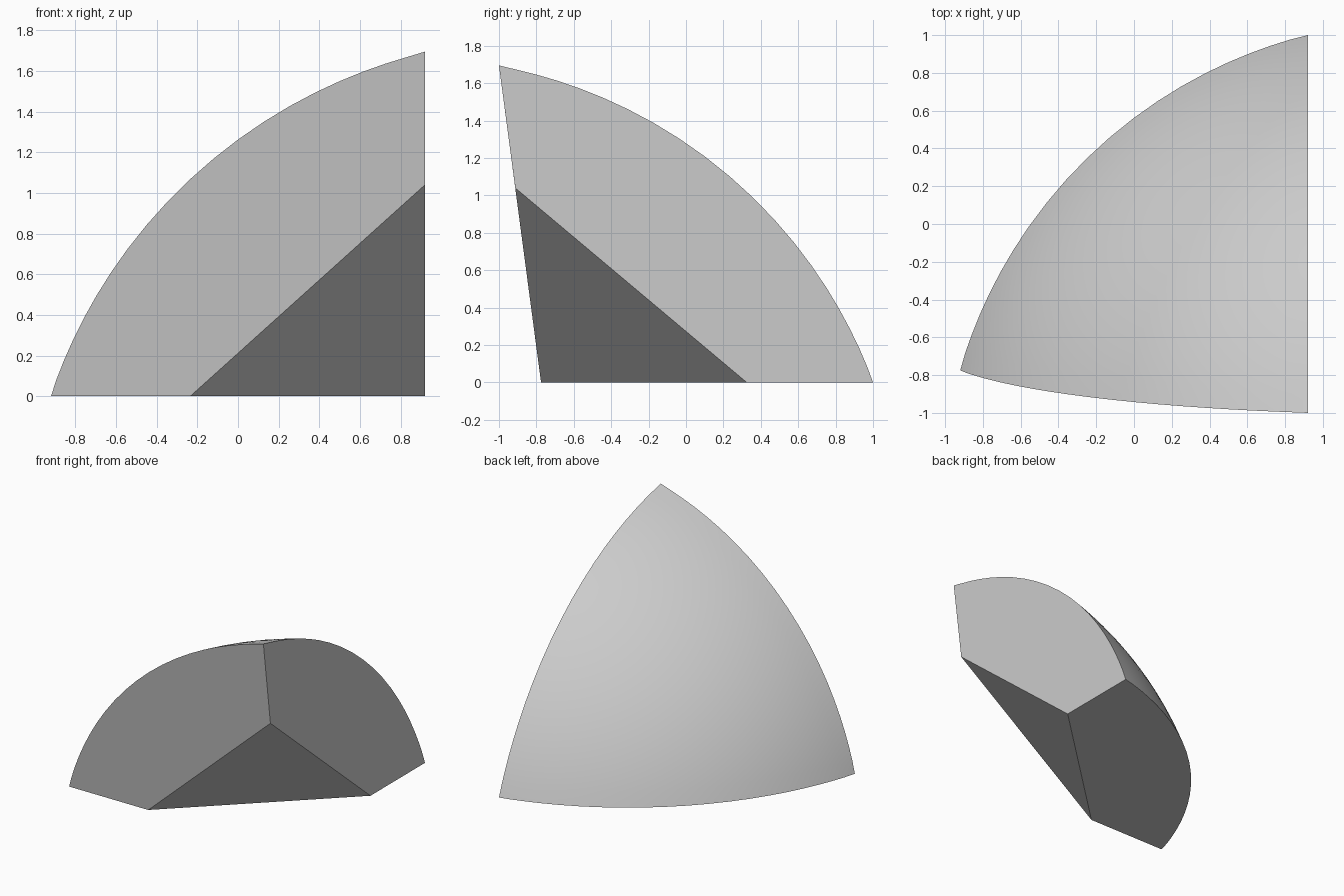
import bpy
import bmesh
import math
from mathutils import Vector

default = bpy.data.objects.get("Cube")
if default:
    bpy.data.objects.remove(default, do_unlink=True)

# Point where the three side planes meet, and the dome's sphere
apex = Vector((0.92, -0.775, 0))
centre = Vector((1.545, -1.49, -0.918))
outer = [Vector((-0.92, -0.775, 0)), Vector((0.92, 1, 0)), Vector((0.92, -1, 1.695))]
inner = [Vector((-0.235, -0.775, 0)), Vector((0.92, 0.325, 0)), Vector((0.92, -0.913, 1.04))]
radius = sum((p - centre).length for p in outer) / 3
N = 20


def on_dome(i, j):
    """Cast a ray from the apex through a point of the corner triangle onto the sphere."""
    k = N - i - j
    for weight, corner in zip((i, j, k), outer):
        if weight == N:
            return corner
    flat = (outer[0] * i + outer[1] * j + outer[2] * k) / N
    d = (flat - apex).normalized()
    b = d.dot(apex - centre)
    c = (apex - centre).length_squared - radius ** 2
    return apex + d * (-b + math.sqrt(b * b - c))


bm = bmesh.new()
grid = {(i, j): bm.verts.new(on_dome(i, j)) for i in range(N + 1) for j in range(N + 1 - i)}
a, b, c = [bm.verts.new(p) for p in inner]

# Curved outer surface
for i in range(N):
    for j in range(N - i):
        bm.faces.new((grid[i, j], grid[i + 1, j], grid[i, j + 1]))
        if i + j < N - 1:
            bm.faces.new((grid[i + 1, j], grid[i + 1, j + 1], grid[i, j + 1]))

# Three flat sides and the slanted inner cut
bm.faces.new([grid[N - n, n] for n in range(N + 1)] + [b, a])
bm.faces.new([grid[0, N - n] for n in range(N + 1)] + [c, b])
bm.faces.new([grid[n, 0] for n in range(N + 1)] + [a, c])
bm.faces.new((a, b, c))
bmesh.ops.recalc_face_normals(bm, faces=bm.faces)

mesh = bpy.data.meshes.new("dome_segment")
bm.to_mesh(mesh)
bm.free()
segment = bpy.data.objects.new("dome_segment", mesh)
bpy.context.collection.objects.link(segment)

# Plain grey
grey = bpy.data.materials.new("light_grey")
grey.use_nodes = True
colour = (0.6, 0.6, 0.6, 1)
grey.diffuse_color = colour
grey.node_tree.nodes["Principled BSDF"].inputs["Base Color"].default_value = colour
mesh.materials.append(grey)

bpy.ops.object.select_all(action="DESELECT")
segment.select_set(True)
bpy.context.view_layer.objects.active = segment
bpy.ops.object.shade_smooth_by_angle(angle=math.radians(30))
